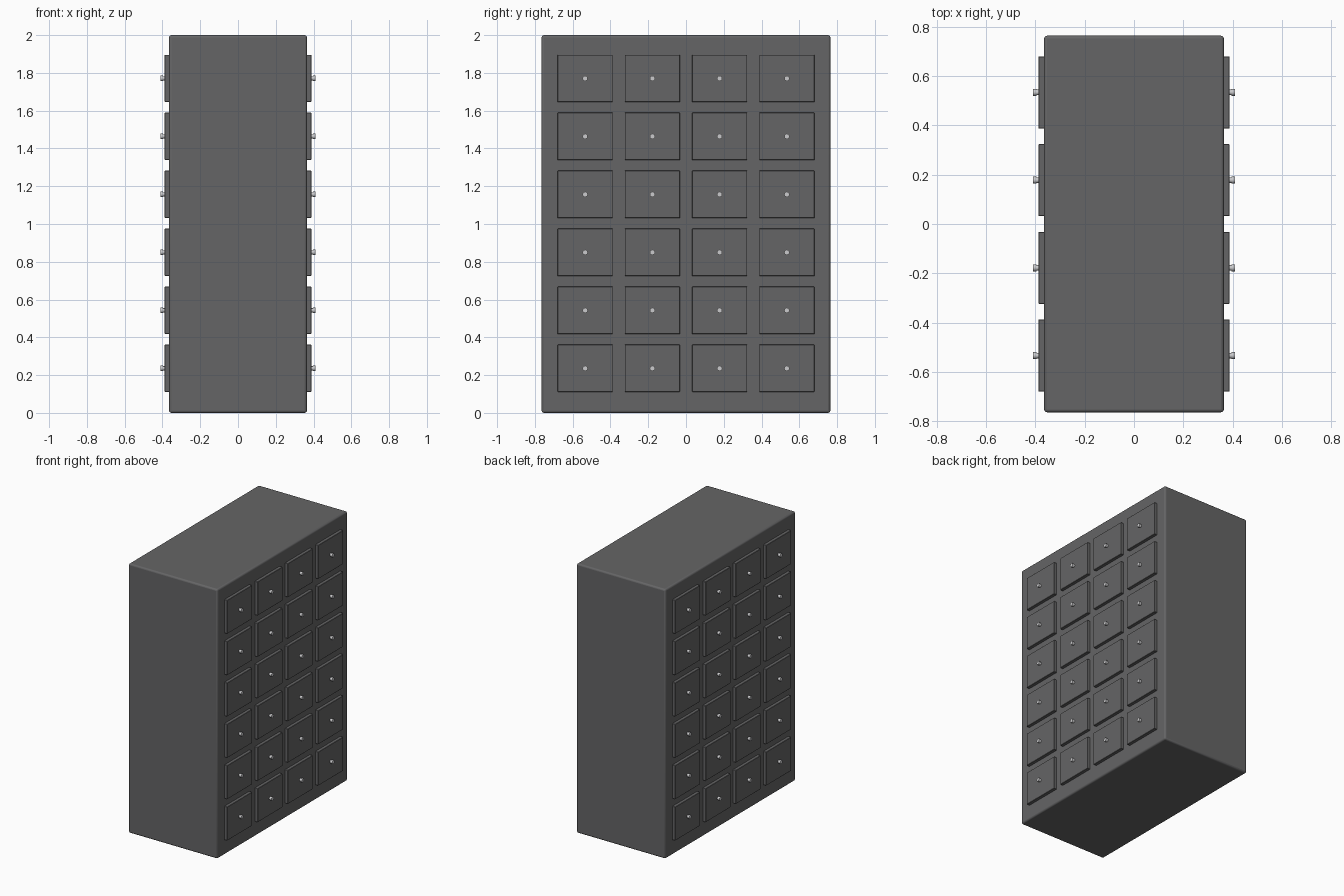
import bpy
import math

cube = bpy.data.objects.get("Cube")
if cube:
    bpy.data.objects.remove(cube, do_unlink=True)


def make_material(name, value):
    mat = bpy.data.materials.new(name)
    mat.use_nodes = True
    colour = (value, value, value * 1.02, 1)
    mat.diffuse_color = colour
    mat.node_tree.nodes["Principled BSDF"].inputs["Base Color"].default_value = colour
    return mat


grey = make_material("dark grey paint", 0.13)
metal = make_material("pale metal", 0.6)


def box(name, centre, size, bevel, segments):
    bpy.ops.mesh.primitive_cube_add(size=1, location=centre)
    ob = bpy.context.object
    ob.name = name
    ob.scale = size
    bpy.ops.object.transform_apply(location=False, rotation=False, scale=True)
    mod = ob.modifiers.new("rounded edges", "BEVEL")
    mod.width = bevel
    mod.segments = segments
    ob.data.materials.append(grey)
    return ob


def disc(name, x, y, z, radius, depth):
    bpy.ops.mesh.primitive_cylinder_add(vertices=12, radius=radius, depth=depth,
                                        location=(x, y, z),
                                        rotation=(0, math.pi / 2, 0))
    ob = bpy.context.object
    ob.name = name
    ob.data.materials.append(metal)
    bpy.ops.object.shade_smooth_by_angle(angle=math.radians(40))


# Cabinet body
box("cabinet_body", (0, 0, 1), (0.73, 1.528, 2), 0.012, 3)
bpy.ops.object.shade_smooth_by_angle(angle=math.radians(35))

# Drawer fronts and knobs on both long sides
columns, rows = 4, 6
for side, sign in (("left", 1), ("right", -1)):
    for row in range(rows):
        z = 0.236 + row * 0.307
        for col in range(columns):
            y = (col - (columns - 1) / 2) * 0.356
            tag = f"{side}_{row + 1}_{col + 1}"
            box("drawer_" + tag, (sign * 0.373, y, z), (0.03, 0.292, 0.25), 0.002, 1)
            disc("knob_stem_" + tag, sign * 0.392, y, z, 0.011, 0.016)
            disc("knob_head_" + tag, sign * 0.403, y, z, 0.014, 0.013)
